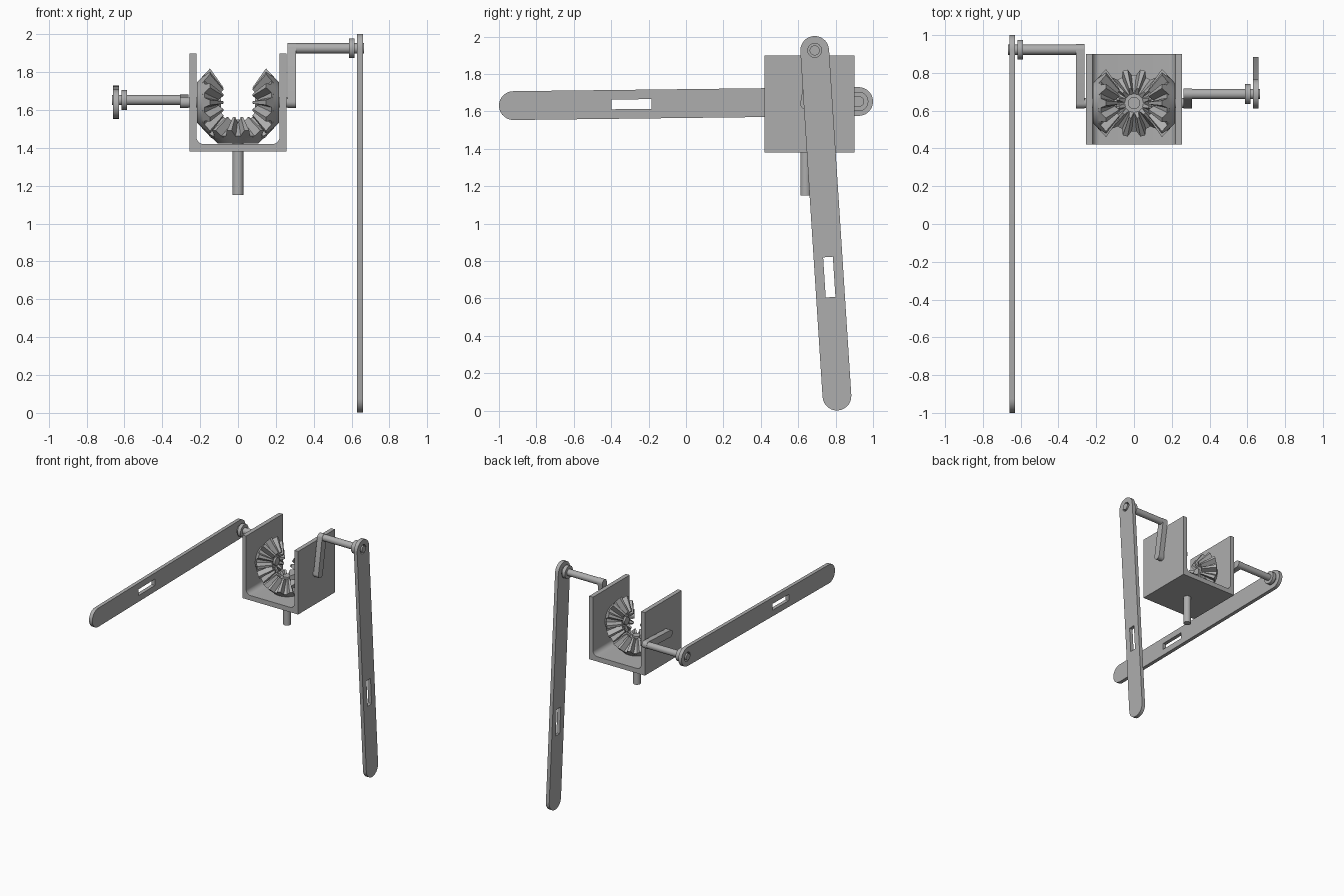
import bpy, bmesh, math
from mathutils import Matrix, Vector

if "Cube" in bpy.data.objects:
    bpy.data.objects.remove(bpy.data.objects["Cube"], do_unlink=True)

GREY = (0.42, 0.42, 0.42, 1)
metal = bpy.data.materials.new("plain grey metal")
metal.use_nodes = True
metal.diffuse_color = GREY
metal.node_tree.nodes["Principled BSDF"].inputs["Base Color"].default_value = GREY

X = Vector((1, 0, 0))
HUB = Vector((0, 0.64, 1.64))     # where the three gear axes meet


def finish(name, bm, matrix=Matrix()):
    bmesh.ops.remove_doubles(bm, verts=bm.verts, dist=1e-5)
    bmesh.ops.recalc_face_normals(bm, faces=bm.faces)
    mesh = bpy.data.meshes.new(name)
    bm.transform(matrix)
    bm.to_mesh(mesh)
    bm.free()
    mesh.materials.append(metal)
    obj = bpy.data.objects.new(name, mesh)
    bpy.context.collection.objects.link(obj)
    bpy.ops.object.select_all(action='DESELECT')
    obj.select_set(True)
    bpy.context.view_layer.objects.active = obj
    bpy.ops.object.shade_smooth_by_angle(angle=math.radians(30))
    return obj


def frame(origin, u, n):
    """Local x along u, local z along n."""
    u, n = u.normalized(), n.normalized()
    m = Matrix((u, n.cross(u), n)).transposed().to_4x4()
    m.translation = origin
    return m


def plate(name, outlines, thickness, matrix):
    """Flat plate; the first outline is the rim, the others are holes."""
    curve = bpy.data.curves.new(name, 'CURVE')
    curve.dimensions, curve.fill_mode = '2D', 'BOTH'
    curve.extrude = thickness / 2
    for points in outlines:
        spline = curve.splines.new('POLY')
        spline.points.add(len(points) - 1)
        spline.use_cyclic_u = True
        for p, (x, y) in zip(spline.points, points):
            p.co = (x, y, 0, 1)
    temp = bpy.data.objects.new(name, curve)
    bpy.context.collection.objects.link(temp)
    mesh = temp.evaluated_get(bpy.context.evaluated_depsgraph_get()).to_mesh()
    bm = bmesh.new()
    bm.from_mesh(mesh)
    bpy.data.objects.remove(temp, do_unlink=True)
    bpy.data.curves.remove(curve)
    return finish(name, bm, matrix)


def arc(cx, cy, r, start, end, steps=14):
    angles = [math.radians(start + (end - start) * i / steps) for i in range(steps + 1)]
    return [(cx + r * math.cos(a), cy + r * math.sin(a)) for a in angles]


def stadium(length, r):
    return arc(0, 0, r, 90, 270) + arc(length, 0, r, -90, 90)


def rod(name, start, end, r):
    bm = bmesh.new()
    axis = end - start
    bmesh.ops.create_cone(bm, cap_ends=True, segments=32, radius1=r, radius2=r,
                          depth=axis.length)
    turn = Vector((0, 0, 1)).rotation_difference(axis).to_matrix().to_4x4()
    return finish(name, bm, Matrix.Translation((start + end) / 2) @ turn)


def bevel_gear(name, axis, side, phase, teeth=12):
    """Bevel gear whose cone apex is the hub; axis points to the apex."""
    bm = bmesh.new()
    # cone body, as radius and distance from the apex
    body = [(0, 0.217), (0.106, 0.217), (0.15, 0.176), (0.055, 0.105),
            (0.032, 0.105), (0.032, 0.09), (0, 0.09)]
    verts = [bm.verts.new((r, 0, -d)) for r, d in body]
    edges = [bm.edges.new(pair) for pair in zip(verts, verts[1:])]
    bmesh.ops.spin(bm, geom=verts + edges, cent=(0, 0, 0), axis=(0, 0, 1),
                   angle=math.tau, steps=48, use_duplicate=False)
    # tapered teeth: radius, distance, half width for root and tip at each end
    section = [(0.138, 0.187, 0.030), (0.18, 0.148, 0.013),
               (0.08, 0.077, 0.006), (0.045, 0.108, 0.012)]
    for i in range(teeth):
        turn = Matrix.Rotation(math.tau * (i + phase) / teeth, 3, 'Z')
        left, right = [[bm.verts.new(turn @ Vector((r, s * w, -d)))
                        for r, d, w in section] for s in (1, -1)]
        bm.faces.new(left)
        bm.faces.new(right[::-1])
        for k in range(4):
            j = (k + 1) % 4
            bm.faces.new((left[k], right[k], right[j], left[j]))
    return finish(name, bm, frame(HUB, side, axis))


# U-shaped bracket with rounded inner corners
W, WALL, TOP, BASE, FLOOR, R = 0.255, 0.22, 1.90, 1.38, 1.42, 0.04
profile = [(-W, TOP), (-W, BASE), (W, BASE), (W, TOP), (WALL, TOP)]
profile += arc(WALL - R, FLOOR + R, R, 0, -90, 8)
profile += arc(R - WALL, FLOOR + R, R, 270, 180, 8)
profile += [(-WALL, TOP)]
plate("bracket", [profile], 0.48, frame(Vector((0, 0.66, 0)), X, Vector((0, -1, 0))))

# three meshing gears and the lower output shaft
Z = Vector((0, 0, 1))
bevel_gear("lower_gear", Z, X, 0.5)
bevel_gear("left_gear", -X, Z, 0)
bevel_gear("right_gear", X, Z, 0)
rod("output_shaft", HUB - Z * 0.49, HUB - Z * 0.2, 0.029)

# crank, pin, collar and slotted arm on each side: side, pin position, arm end
for label, s, pin, end in (("left", 1, (0.688, 1.926), (0.807, 0.078)),
                           ("right", -1, (0.923, 1.653), (-0.923, 1.631))):
    out = X * s
    pivot, tip = Vector((0, *pin)), Vector((0, *end))
    reach = pivot - HUB
    rod(label + "_gear_shaft", HUB + out * 0.2, HUB + out * 0.29, 0.027)
    plate(label + "_crank", [stadium(reach.length, 0.029)], 0.044,
          frame(HUB + out * 0.284, reach, out))
    rod(label + "_pin", pivot + out * 0.29, pivot + out * 0.667, 0.027)
    rod(label + "_collar", pivot + out * 0.587, pivot + out * 0.616, 0.052)
    length = (tip - pivot).length
    slot = [(1.107, -0.026), (1.322, -0.026), (1.322, 0.026), (1.107, 0.026)]
    hole = arc(0, 0, 0.037, 0, 345, 23)
    plate(label + "_arm", [stadium(length, 0.077), hole, slot], 0.03,
          frame(pivot + out * 0.645, tip - pivot, out))
